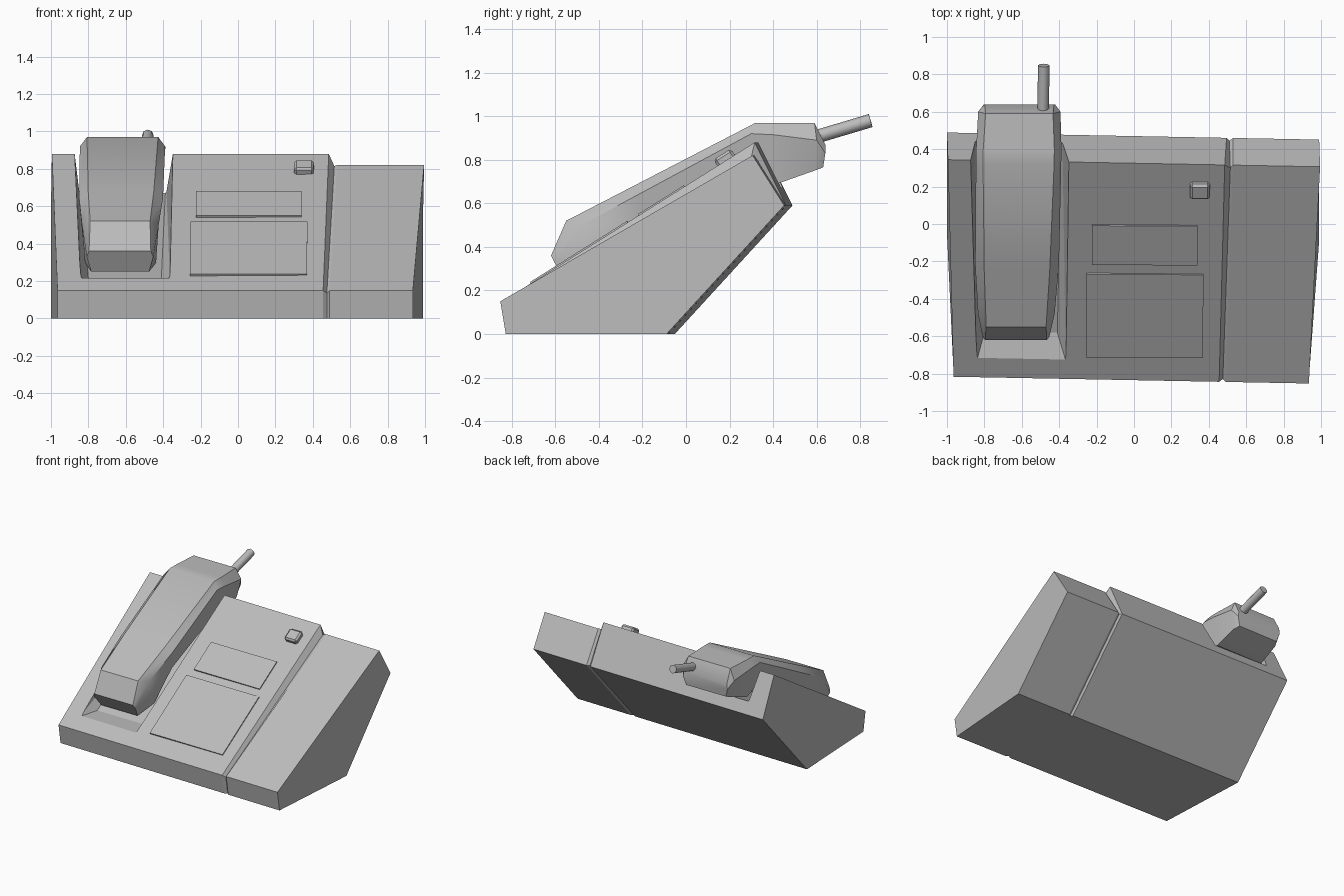
import bpy, bmesh, math
from mathutils import Vector

cube = bpy.data.objects.get("Cube")
if cube:
    bpy.data.objects.remove(cube, do_unlink=True)

grey = bpy.data.materials.new("plain grey")
grey.use_nodes = True
colour = (0.5, 0.5, 0.5, 1)
grey.diffuse_color = colour
grey.node_tree.nodes["Principled BSDF"].inputs["Base Color"].default_value = colour


def finish(name, bm):
    bmesh.ops.recalc_face_normals(bm, faces=bm.faces)
    mesh = bpy.data.meshes.new(name)
    bm.to_mesh(mesh)
    bm.free()
    mesh.materials.append(grey)
    obj = bpy.data.objects.new(name, mesh)
    bpy.context.collection.objects.link(obj)
    return obj


def loft(name, sections):
    """Skin a row of closed sections and cap both ends."""
    bm = bmesh.new()
    rings = [[bm.verts.new(p) for p in s] for s in sections]
    n = len(rings[0])
    for a, b in zip(rings, rings[1:]):
        for i in range(n):
            j = (i + 1) % n
            bm.faces.new((a[i], a[j], b[j], b[i]))
    bm.faces.new(rings[0])
    bm.faces.new(rings[-1])
    return finish(name, bm)


def smooth(obj, degrees):
    bpy.ops.object.select_all(action='DESELECT')
    obj.select_set(True)
    bpy.context.view_layer.objects.active = obj
    bpy.ops.object.shade_smooth_by_angle(angle=math.radians(degrees))


# Wedge body: side profile swept across, with a crease before the lower wing
def body_section(x_front, x_ridge, x_back, ridge_z, inset=0.0):
    pts = [(x_front, -0.81 + inset, 0), (x_front, -0.835 + inset, 0.15 - inset),
           (x_ridge, 0.325 - inset, ridge_z), (x_back, 0.47 - inset, 0.59),
           (x_back, -0.07 - inset, 0)]
    return [(x, y - 0.019 * x, z) for x, y, z in pts]


body = loft("body", [
    body_section(-0.965, -0.995, -1.0, 0.88),
    body_section(0.455, 0.485, 0.495, 0.88),
    body_section(0.475, 0.515, 0.51, 0.815, 0.015),
    body_section(0.49, 0.53, 0.53, 0.82),
    body_section(0.935, 0.995, 0.99, 0.82)])

# Cradle: sloping trough cut through the body
bm = bmesh.new()
for p in [(-0.84, -0.73, 0.215), (-0.365, -0.73, 0.215),
          (-0.80, -0.58, 0.215), (-0.41, -0.58, 0.215),
          (-0.85, 0.6, 0.745), (-0.385, 0.6, 0.745),
          (-0.885, 0.6, 1.08), (-0.34, 0.6, 1.08),
          (-0.845, -0.73, 0.24), (-0.36, -0.73, 0.24)]:
    bm.verts.new(p)
bmesh.ops.convex_hull(bm, input=bm.verts)
cutter = finish("cradle_cutter", bm)
cutter.hide_render = True
cutter.hide_set(True)
cut = body.modifiers.new("cradle", 'BOOLEAN')
cut.operation = 'DIFFERENCE'
cut.solver = 'EXACT'
cut.object = cutter


# Handset: six-sided sections given as (y, z, half width) for top, shoulder, underside
def handset_section(top, shoulder, under):
    left = [(-w, y, z) for y, z, w in (under, shoulder, top)]
    right = [(w, y, z) for y, z, w in (top, shoulder, under)]
    return [(x - 0.622 + 0.015 * y, y, z) for x, y, z in left + right]


handset = loft("handset", [
    handset_section((-0.62, 0.36, 0.165), (-0.605, 0.33, 0.178), (-0.55, 0.25, 0.155)),
    handset_section((-0.55, 0.52, 0.16), (-0.48, 0.50, 0.205), (-0.40, 0.30, 0.19)),
    handset_section((-0.25, 0.675, 0.175), (-0.22, 0.64, 0.224), (-0.2, 0.5, 0.2)),
    handset_section((0.32, 0.97, 0.19), (0.30, 0.92, 0.228), (0.32, 0.73, 0.2)),
    handset_section((0.40, 0.97, 0.19), (0.40, 0.915, 0.228), (0.42, 0.69, 0.2)),
    handset_section((0.59, 0.97, 0.18), (0.60, 0.89, 0.22), (0.59, 0.75, 0.19)),
    handset_section((0.64, 0.87, 0.185), (0.64, 0.83, 0.19), (0.63, 0.765, 0.17))])
smooth(handset, 35)

# Aerial: short rod leaning back
start, end = Vector((-0.487, 0.58, 0.9)), Vector((-0.482, 0.848, 0.98))
axis = end - start
bpy.ops.mesh.primitive_cylinder_add(vertices=8, radius=0.031, depth=axis.length,
                                    location=(start + end) / 2)
aerial = bpy.context.object
aerial.name = "aerial"
aerial.rotation_euler = axis.to_track_quat('Z', 'Y').to_euler()
aerial.data.materials.append(grey)
smooth(aerial, 50)


# Panels lying on the sloping face
def panel(name, x0, x1, y0, y1, height, bevel=0.0):
    slope = math.atan2(0.73, 1.16)
    y, x = (y0 + y1) / 2, (x0 + x1) / 2
    z = 0.15 + (y + 0.019 * x + 0.835) * math.tan(slope)
    bpy.ops.mesh.primitive_cube_add(size=1, location=(x, y, z))
    obj = bpy.context.object
    obj.name = name
    obj.rotation_euler = (slope, 0, math.radians(-0.3))
    obj.dimensions = (x1 - x0, (y1 - y0) / math.cos(slope), height * 2)
    bpy.ops.object.transform_apply(location=False, rotation=False, scale=True)
    obj.data.materials.append(grey)
    if bevel:
        mod = obj.modifiers.new("soft_edges", 'BEVEL')
        mod.width = bevel
        mod.segments = 1


panel("display", -0.225, 0.34, -0.215, -0.005, 0.01)
panel("keypad", -0.255, 0.37, -0.71, -0.265, 0.01)
panel("button", 0.30, 0.405, 0.145, 0.225, 0.035, 0.012)
